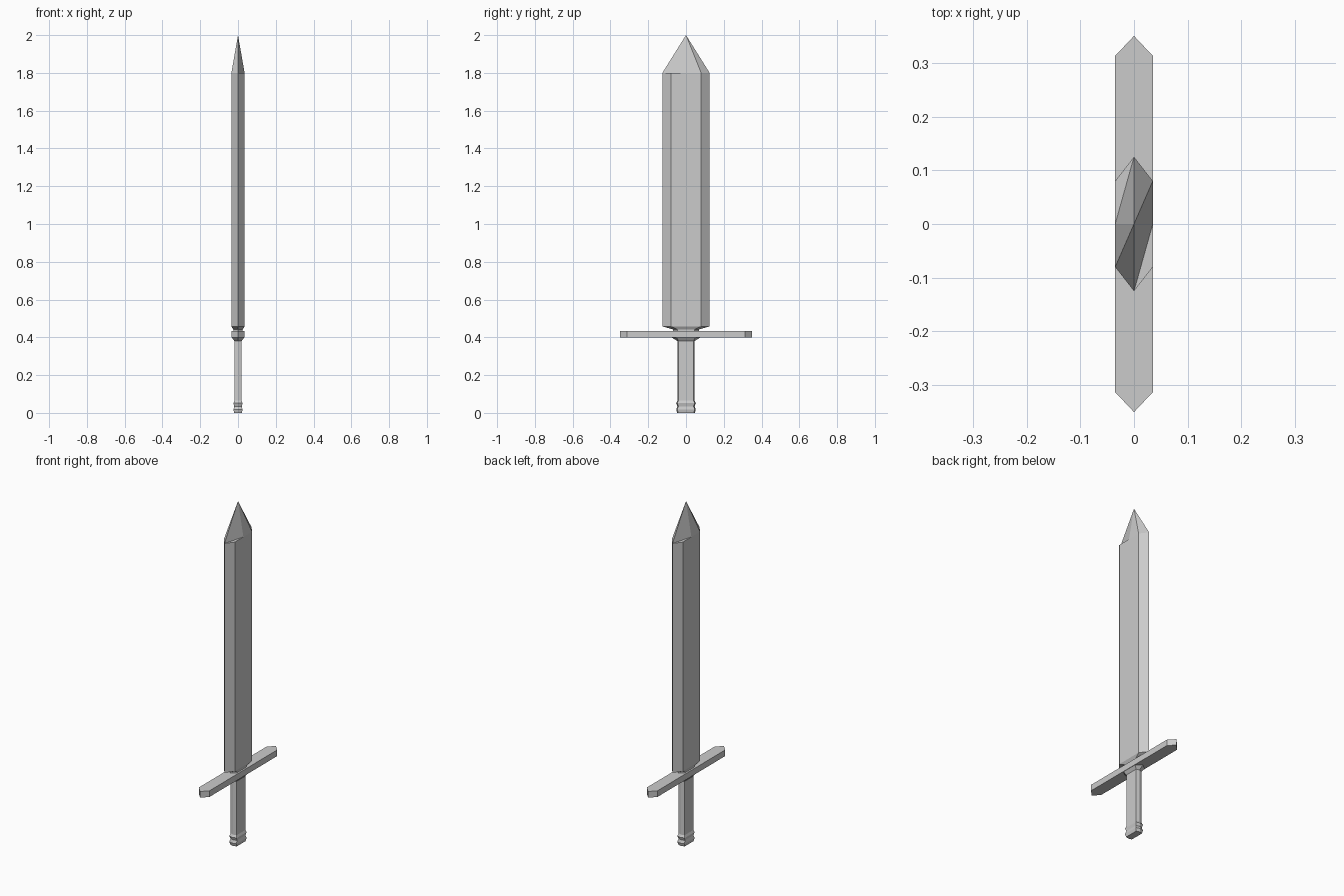
import bpy
import bmesh

if "Cube" in bpy.data.objects:
    bpy.data.objects.remove(bpy.data.objects["Cube"])


def hexagon(hx, fy, hy):
    # flattened six-sided section: half thickness, flat half width, full half width
    return [(0, -hy), (hx, -fy), (hx, fy), (0, hy), (-hx, fy), (-hx, -fy)]


def finish(name, bm):
    bmesh.ops.recalc_face_normals(bm, faces=bm.faces)
    mesh = bpy.data.meshes.new(name)
    bm.to_mesh(mesh)
    bm.free()
    obj = bpy.data.objects.new(name, mesh)
    bpy.context.collection.objects.link(obj)
    return obj


def loft(bm, sections, cap_top=True):
    # each section is (z, hx, fy, hy)
    rings = [[bm.verts.new((x, y, z)) for x, y in hexagon(hx, fy, hy)]
             for z, hx, fy, hy in sections]
    for a, b in zip(rings, rings[1:]):
        for i in range(6):
            j = (i + 1) % 6
            bm.faces.new((a[i], a[j], b[j], b[i]))
    bm.faces.new(rings[0][::-1])
    if cap_top:
        bm.faces.new(rings[-1])
    return rings[-1]


# grip with ringed pommel and flare below the guard
bm = bmesh.new()
loft(bm, [
    (0.00, 0.020, 0.041, 0.047),
    (0.018, 0.024, 0.046, 0.052),
    (0.035, 0.020, 0.040, 0.046),
    (0.052, 0.024, 0.046, 0.052),
    (0.065, 0.019, 0.040, 0.045),
    (0.38, 0.019, 0.040, 0.045),
    (0.40, 0.034, 0.050, 0.078),
])
finish("grip", bm)

# cross guard
bm = bmesh.new()
loft(bm, [(0.398, 0.035, 0.313, 0.35), (0.434, 0.035, 0.313, 0.35)])
finish("cross_guard", bm)

# blade with narrow root collar
bm = bmesh.new()
top = loft(bm, [
    (0.430, 0.025, 0.045, 0.070),
    (0.442, 0.025, 0.045, 0.070),
    (0.458, 0.035, 0.080, 0.125),
    (1.80, 0.035, 0.080, 0.125),
], cap_top=False)

# pointed tip: each side has one folded shoulder and one plain facet
apex = bm.verts.new((0, 0, 2.0))
for k, sign in ((0, 1), (3, -1)):
    edge, near, far, next_edge = (top[(k + i) % 6] for i in range(4))
    mid = bm.verts.new((0.035 * sign, 0, 1.80))
    bm.faces.new((edge, near, mid))
    bm.faces.new((edge, mid, apex))
    bm.faces.new((mid, far, apex))
    bm.faces.new((far, next_edge, apex))
finish("blade", bm)
